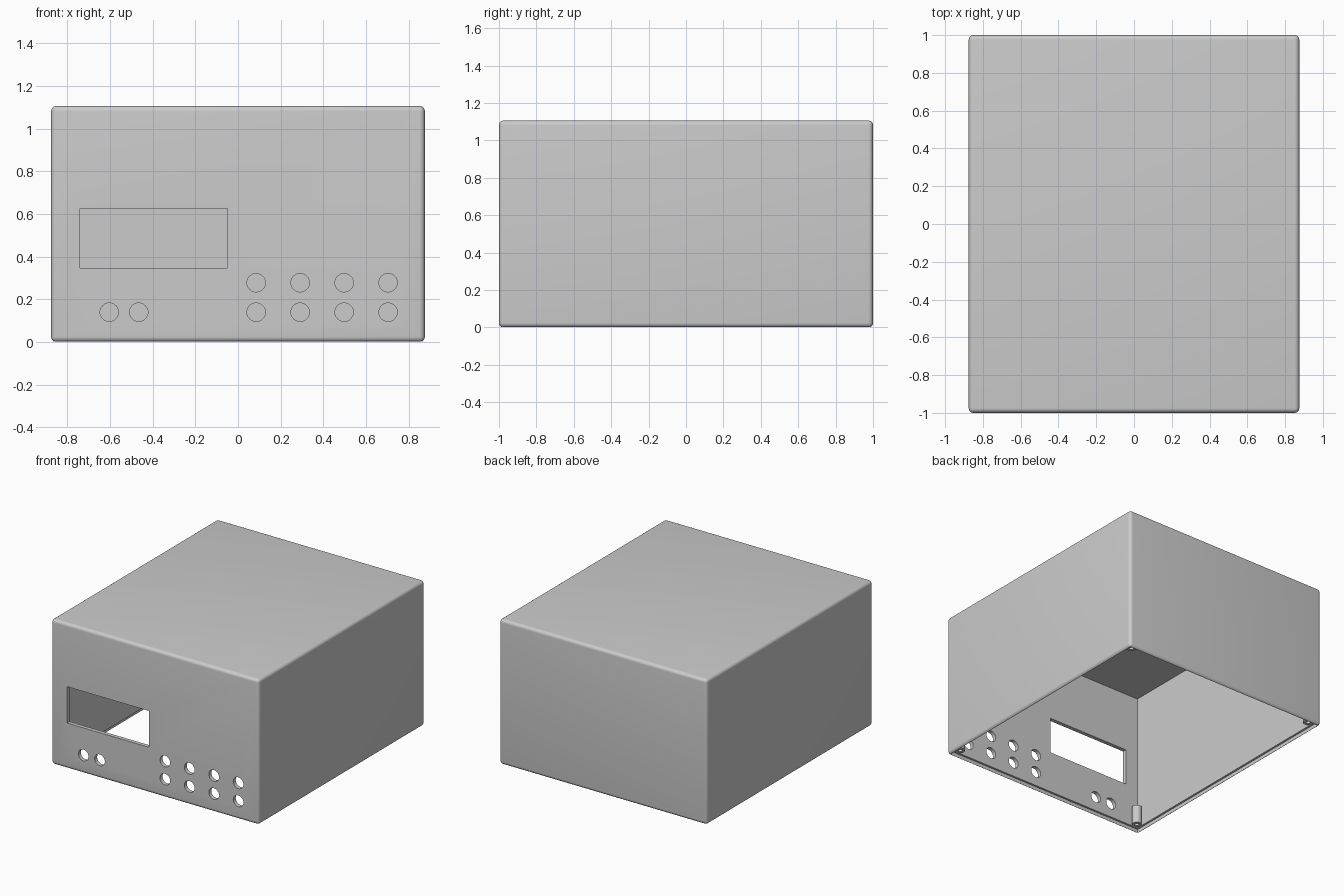
import bpy, bmesh, math
from mathutils import Matrix, Vector

W, D, H = 1.75, 2.0, 1.106     # outer size
WALL, LIP, STEP = 0.03, 0.015, 0.03

if "Cube" in bpy.data.objects:
    bpy.data.objects.remove(bpy.data.objects["Cube"])

grey = bpy.data.materials.new("plain grey")
grey.use_nodes = True
colour = (0.6, 0.6, 0.6, 1)
grey.diffuse_color = colour
grey.node_tree.nodes["Principled BSDF"].inputs["Base Color"].default_value = colour


def make(name, bm):
    mesh = bpy.data.meshes.new(name)
    bm.to_mesh(mesh)
    bm.free()
    mesh.materials.append(grey)
    ob = bpy.data.objects.new(name, mesh)
    bpy.context.collection.objects.link(ob)
    return ob


def box(name, low, high, bevel=0):
    low, high = Vector(low), Vector(high)
    bm = bmesh.new()
    bmesh.ops.create_cube(bm, size=1, matrix=Matrix.Translation((low + high) / 2)
                          @ Matrix.Diagonal((*(high - low), 1)))
    if bevel:
        bmesh.ops.bevel(bm, geom=bm.edges[:], offset=bevel, segments=6,
                        profile=0.5, affect='EDGES')
    return make(name, bm)


def drill(name, x, z, radius):
    bm = bmesh.new()
    bmesh.ops.create_cone(bm, cap_ends=True, segments=40, radius1=radius, radius2=radius,
                          depth=0.2, matrix=Matrix.Translation((x, -D / 2, z))
                          @ Matrix.Rotation(math.pi / 2, 4, 'X'))
    return make(name, bm)


def smooth(ob):
    bpy.ops.object.select_all(action='DESELECT')
    ob.select_set(True)
    bpy.context.view_layer.objects.active = ob
    bpy.ops.object.shade_smooth_by_angle(angle=math.radians(30))


# Rounded outer shell
shell = box("enclosure_shell", (-W / 2, -D / 2, 0), (W / 2, D / 2, H), 0.025)

# Cavity, stepped rim for the base plate, and display window
ix, iy = W / 2 - WALL, D / 2 - WALL
rx, ry = W / 2 - LIP, D / 2 - LIP
cutters = [
    box("cavity_cutter", (-ix, -iy, -0.1), (ix, iy, H - WALL)),
    box("rim_cutter", (-rx, -ry, -0.2), (rx, ry, STEP)),
    box("window_cutter", (-0.74, -D / 2 - 0.1, 0.348), (-0.05, -D / 2 + 0.1, 0.625)),
]

# Button and lamp holes in the front panel
holes = [(x, 0.14) for x in (-0.603, -0.465)]
holes += [(0.085 + 0.206 * i, z) for i in range(4) for z in (0.14, 0.278)]
cutters += [drill("hole_cutter", x, z, 0.043) for x, z in holes]

for cutter in cutters:
    cutter.hide_render = True
    mod = shell.modifiers.new(cutter.name, 'BOOLEAN')
    mod.operation, mod.solver, mod.object = 'DIFFERENCE', 'EXACT', cutter

# Bake the cuts, then drop the cutters
graph = bpy.context.evaluated_depsgraph_get()
baked = bpy.data.meshes.new_from_object(shell.evaluated_get(graph))
shell.modifiers.clear()
shell.data = baked
for cutter in cutters:
    bpy.data.objects.remove(cutter)
smooth(shell)

# Hollow screw posts in the four corners: a spun wall profile with a blind bore
R, BORE, TOP = 0.035, 0.015, 0.17
profile = [(0, TOP), (R, TOP), (R, STEP), (BORE, STEP), (BORE, TOP - 0.03), (0, TOP - 0.03)]
for side, sx in (("left", 1), ("right", -1)):
    for end, sy in (("front", -1), ("back", 1)):
        bm = bmesh.new()
        verts = [bm.verts.new((r, 0, z)) for r, z in profile]
        edges = [bm.edges.new(pair) for pair in zip(verts, verts[1:])]
        bmesh.ops.spin(bm, geom=verts + edges, cent=(0, 0, 0), axis=(0, 0, 1),
                       angle=2 * math.pi, steps=24)
        bmesh.ops.remove_doubles(bm, verts=bm.verts, dist=0.0005)
        bmesh.ops.recalc_face_normals(bm, faces=bm.faces)
        post = make(f"{end}_{side}_screw_post", bm)
        post.location = (sx * (ix - R), sy * (iy - R), 0)
        smooth(post)
